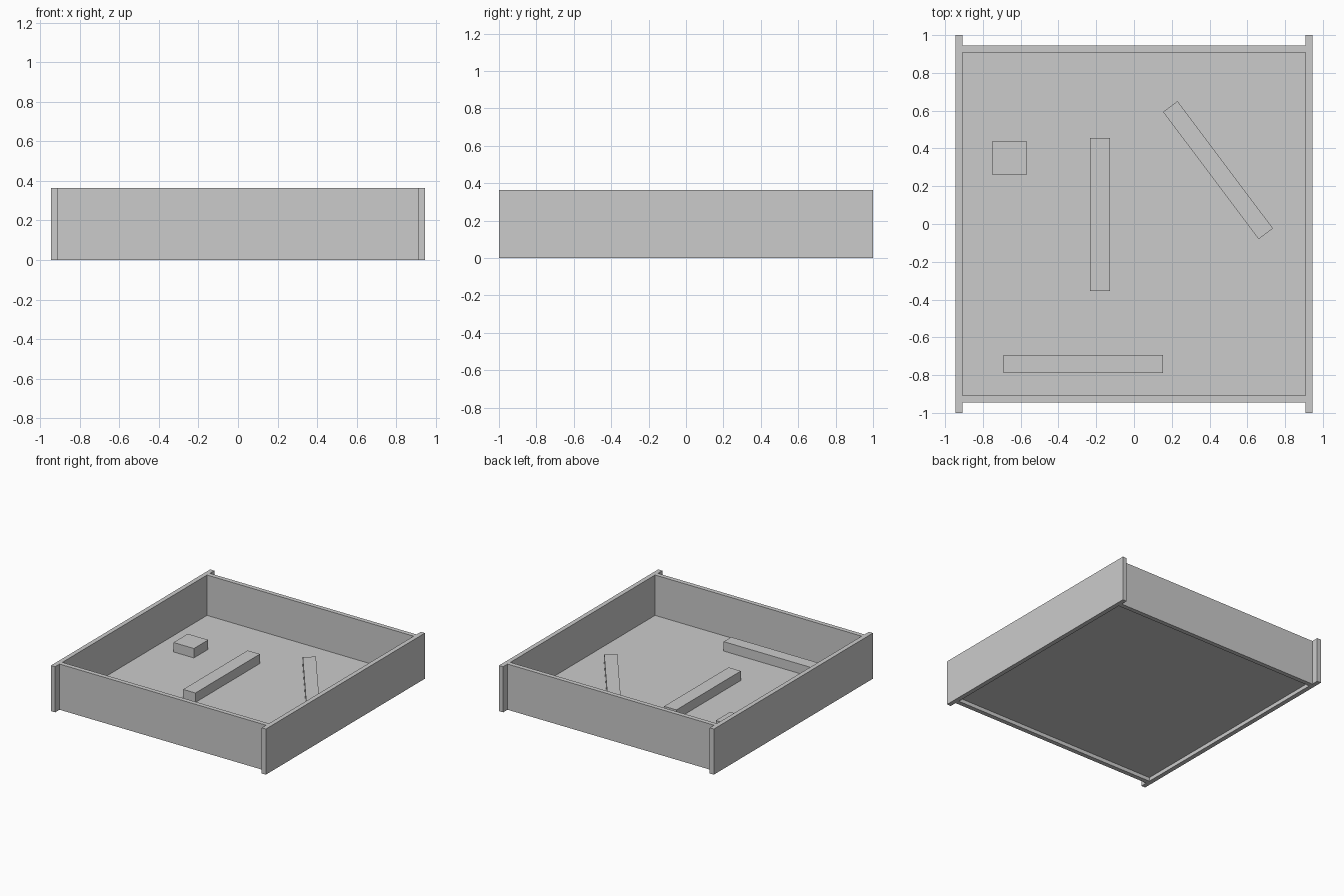
import bpy
import math

if "Cube" in bpy.data.objects:
    bpy.data.objects.remove(bpy.data.objects["Cube"], do_unlink=True)

grey = bpy.data.materials.new("plain grey")
grey.use_nodes = True
colour = (0.6, 0.6, 0.6, 1.0)
grey.diffuse_color = colour
grey.node_tree.nodes["Principled BSDF"].inputs["Base Color"].default_value = colour


def box(name, centre, size, turn=0.0):
    """Flat-sided block; centre is (x, y, bottom z)."""
    x, y, z = centre
    bpy.ops.mesh.primitive_cube_add(size=1, location=(x, y, z + size[2] / 2))
    ob = bpy.context.object
    ob.name = name
    ob.scale = size
    bpy.ops.object.transform_apply(location=False, rotation=False, scale=True)
    ob.rotation_euler.z = turn
    ob.data.materials.append(grey)
    return ob


HEIGHT = 0.363
WALL = 0.036
OUTER = 0.945           # outer face of every wall
MID = OUTER - WALL / 2  # wall centre line
INNER = OUTER - WALL
FLOOR_Z, FLOOR_T = 0.03, 0.012
TOP = FLOOR_Z + FLOOR_T

# Side walls run past the end walls
for side, s in (("left", 1), ("right", -1)):
    box(side + "_wall", (s * MID, 0, 0), (WALL, 2.0, HEIGHT))

# End walls sit between the side walls
for end, s in (("front", -1), ("back", 1)):
    box(end + "_wall", (0, s * MID, 0), (2 * INNER, WALL, HEIGHT))

# Thin floor panel raised above the lower rim
box("floor_panel", (0, 0, FLOOR_Z), (2 * INNER, 2 * INNER, FLOOR_T))

# Obstacle blocks lying on the floor
BLOCK_H = 0.075
box("square_block", (-0.66, 0.35, TOP), (0.18, 0.18, BLOCK_H))
box("middle_bar", (-0.18, 0.05, TOP), (0.108, 0.81, BLOCK_H))
box("front_bar", (-0.268, -0.742, TOP), (0.845, 0.095, BLOCK_H))
box("slanted_bar", (0.445, 0.285, TOP), (0.842, 0.095, BLOCK_H), math.radians(-53.1))
